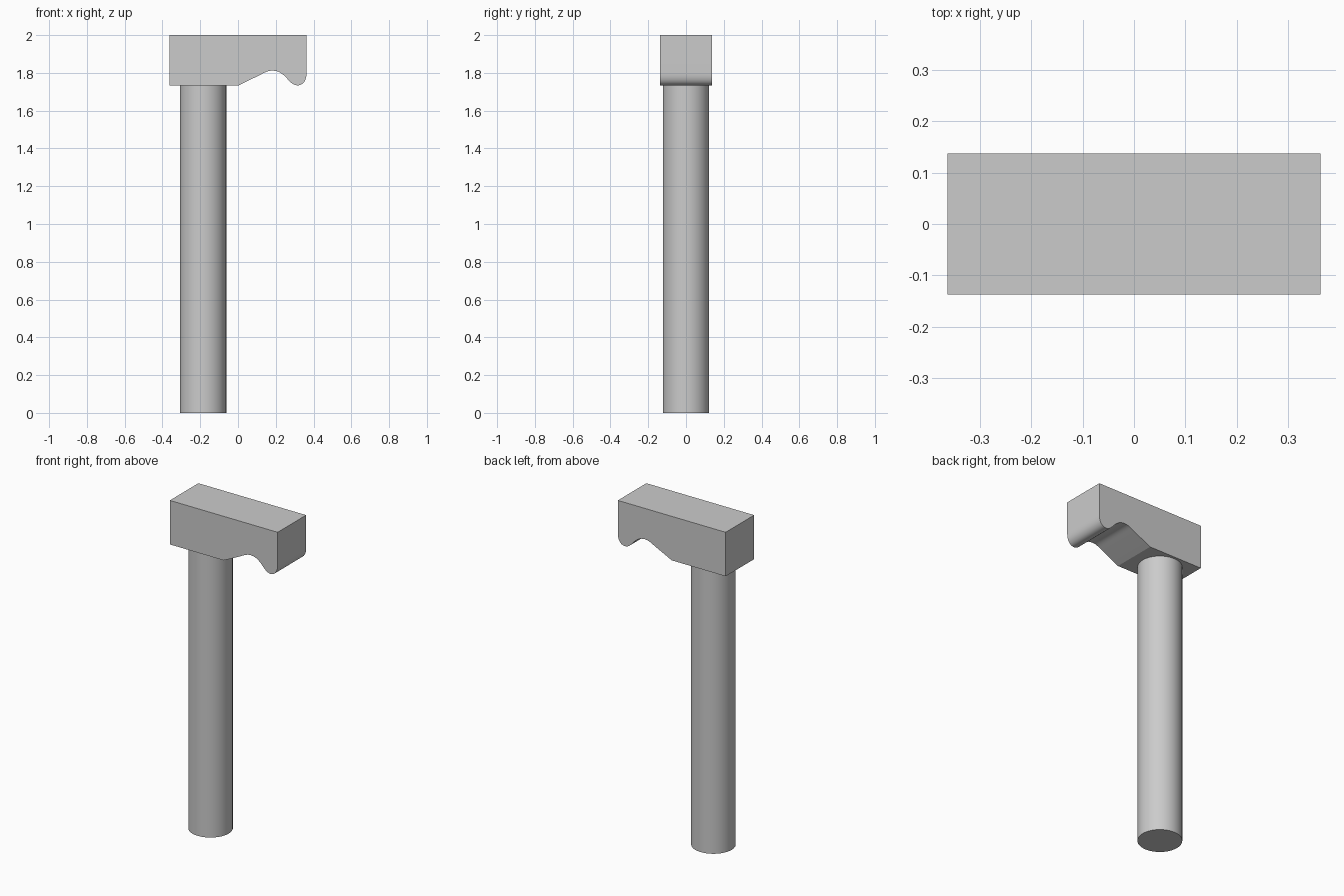
import bpy, bmesh
from mathutils import Vector
from mathutils.geometry import interpolate_bezier

if "Cube" in bpy.data.objects:
    bpy.data.objects.remove(bpy.data.objects["Cube"])


def smooth(obj):
    bpy.ops.object.select_all(action='DESELECT')
    obj.select_set(True)
    bpy.context.view_layer.objects.active = obj
    bpy.ops.object.shade_smooth_by_angle(angle=0.45)


# Round handle
bpy.ops.mesh.primitive_cylinder_add(vertices=64, radius=0.123, depth=1.732,
                                    location=(-0.185, 0, 0.866))
handle = bpy.context.object
handle.name = "handle"
smooth(handle)

# Head side profile: flat seat, ramp, hollow and rounded lip
HALF_X, HALF_Y, BASE, TOP = 0.363, 0.137, 1.732, 2.0
segments = [
    ((0.11, 1.786), (0.14, 1.801), (0.155, 1.812), (0.182, 1.812)),
    ((0.182, 1.812), (0.255, 1.812), (0.265, 1.734), (0.315, 1.734)),
    ((0.315, 1.734), (0.345, 1.734), (HALF_X, 1.76), (HALF_X, 1.80)),
]
profile = [(-HALF_X, TOP), (-HALF_X, BASE), (0.0, BASE)]
for i, seg in enumerate(segments):
    pts = interpolate_bezier(*[Vector((x, z, 0)) for x, z in seg], 14)
    profile += [(p.x, p.y) for p in pts[(1 if i else 0):]]
profile.append((HALF_X, TOP))

# Extrude the profile across the width
bm = bmesh.new()
face = bm.faces.new([bm.verts.new((x, -HALF_Y, z)) for x, z in profile])
extruded = bmesh.ops.extrude_face_region(bm, geom=[face])
bmesh.ops.translate(bm, vec=(0, 2 * HALF_Y, 0),
                    verts=[g for g in extruded["geom"] if isinstance(g, bmesh.types.BMVert)])
if not any(f.is_valid and all(v.co.y < 0 for v in f.verts) for f in bm.faces):
    bm.faces.new([v for v in bm.verts if v.co.y < 0])
bmesh.ops.recalc_face_normals(bm, faces=bm.faces)
mesh = bpy.data.meshes.new("head")
bm.to_mesh(mesh)
bm.free()
head = bpy.data.objects.new("head", mesh)
bpy.context.collection.objects.link(head)
smooth(head)
